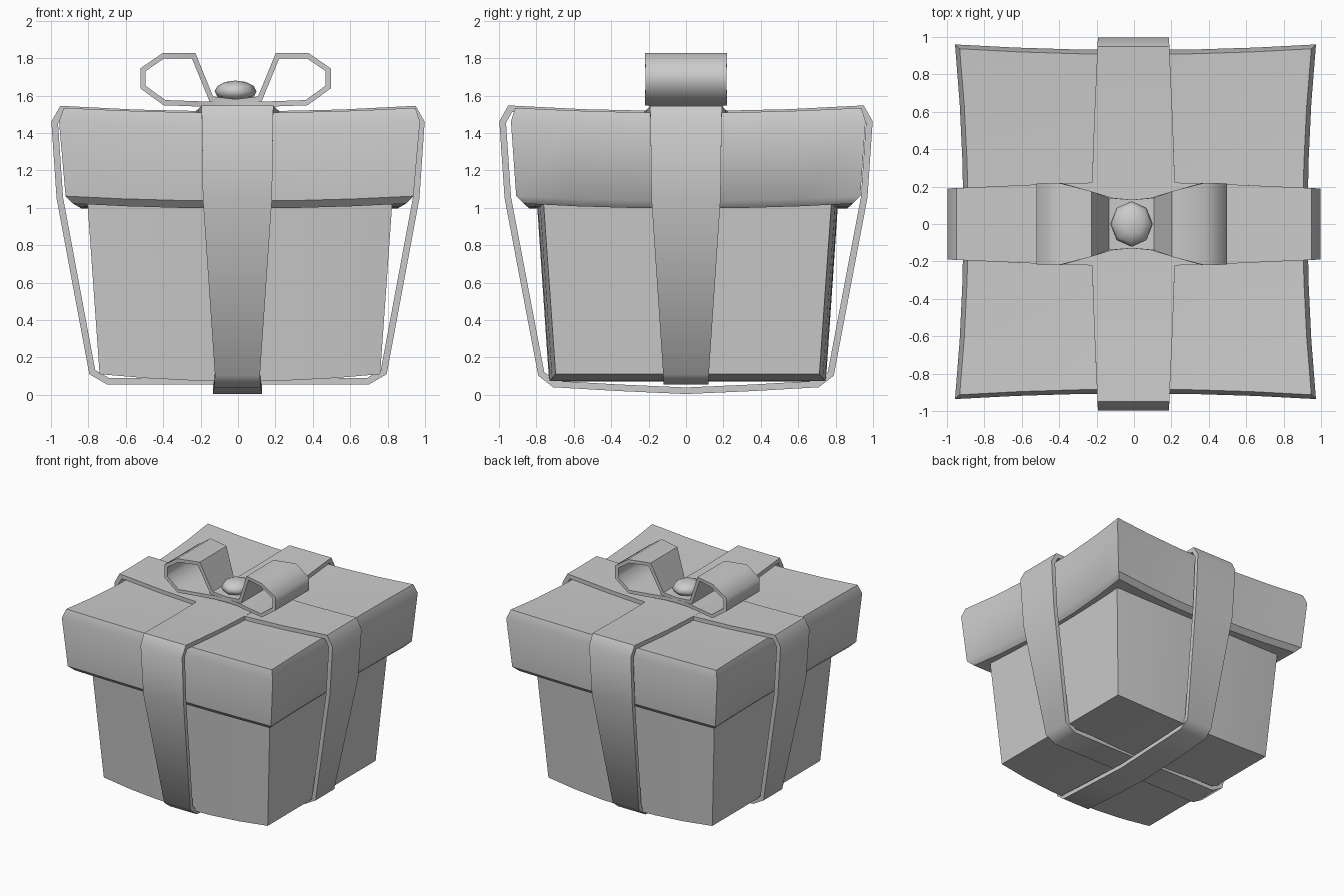
import bpy, bmesh, math
from mathutils import Vector

cube = bpy.data.objects.get("Cube")
if cube:
    bpy.data.objects.remove(cube, do_unlink=True)

GREY = (0.6, 0.6, 0.6, 1)
grey = bpy.data.materials.new("plain grey")
grey.use_nodes = True
grey.diffuse_color = GREY
grey.node_tree.nodes["Principled BSDF"].inputs["Base Color"].default_value = GREY


def finish(name, bm, angle=40):
    bmesh.ops.recalc_face_normals(bm, faces=bm.faces)
    mesh = bpy.data.meshes.new(name)
    bm.to_mesh(mesh)
    bm.free()
    mesh.materials.append(grey)
    obj = bpy.data.objects.new(name, mesh)
    bpy.context.collection.objects.link(obj)
    bpy.ops.object.select_all(action='DESELECT')
    obj.select_set(True)
    bpy.context.view_layer.objects.active = obj
    bpy.ops.object.shade_smooth_by_angle(angle=math.radians(angle))
    return obj


def bowed_box(name, levels, shape):
    """Square grid cap with its rim extruded through levels, then bent by shape(u, v, level)."""
    bm = bmesh.new()
    bmesh.ops.create_grid(bm, x_segments=6, y_segments=6, size=1)
    rim = [e for e in bm.edges if e.is_boundary]
    for i in range(1, len(levels)):
        new = bmesh.ops.extrude_edge_only(bm, edges=rim)["geom"]
        for v in new:
            if isinstance(v, bmesh.types.BMVert):
                v.co.z = i
        rim = [e for e in new if isinstance(e, bmesh.types.BMEdge)]
    for v in bm.verts:
        v.co = shape(v.co.x, v.co.y, levels[round(v.co.z)])
    return finish(name, bm)


def strip(name, half, thickness, along, centre):
    """Closed band from (distance, height, half width) points, mirrored about its middle."""
    path = half + [(-d, z, w) for d, z, w in reversed(half[1:-1])]
    bm = bmesh.new()
    rings = []
    for i, (d, z, w) in enumerate(path):
        here = Vector((d, z))
        a = (here - Vector(path[i - 1][:2])).normalized()
        b = (Vector(path[(i + 1) % len(path)][:2]) - here).normalized()
        na, nb = Vector((-a.y, a.x)), Vector((-b.y, b.x))
        inner = here + (na + nb) * thickness / (1 + na.dot(nb))
        ring = []
        for p, s in ((here, -w), (here, w), (inner, w), (inner, -w)):
            co = (p.x, s, p.y) if along == 'X' else (s, p.x, p.y)
            ring.append(bm.verts.new(Vector(co) + Vector(centre)))
        rings.append(ring)
    for i, ring in enumerate(rings):
        nxt = rings[(i + 1) % len(rings)]
        for k in range(4):
            m = (k + 1) % 4
            bm.faces.new((ring[k], ring[m], nxt[m], nxt[k]))
    return finish(name, bm, 60)


# Box body: front, back and bottom bulge outward
def body_shape(u, v, level):
    hx, hy, z, sag = level
    bulge = 1 - u * u
    return (0.01 + u * hx, 0.008 + v * (hy + 0.035 * bulge), z - sag * bulge)


bowed_box("box_body", [(0.75, 0.705, 0.11, 0.038), (0.82, 0.775, 1.1, 0)], body_shape)


# Lid: pinched sides and raised corners
def lid_shape(u, v, level):
    hx, hy, z = level
    x = u * (hx - 0.045 * (1 - v * v))
    y = v * (hy - 0.03 * (1 - u * u))
    return (0.008 + x, 0.012 + y, z + 0.026 * (u * u + v * v))


bowed_box("box_lid", [(0.94, 0.925, 1.482), (0.965, 0.948, 1.41), (0.93, 0.92, 1.01),
                      (0.89, 0.88, 0.97), (0.78, 0.76, 0.97)], lid_shape)

# Two ribbons wrapped around the box
upper = [(0.97, 1.05, 0.185), (0.998, 1.46, 0.19), (0.95, 1.545, 0.192),
         (0.55, 1.525, 0.21), (0.2, 1.517, 0.222)]
strip("side_ribbon", [(0, 0.055, 0.12), (0.7, 0.055, 0.12), (0.795, 0.11, 0.122)]
      + upper + [(0, 1.517, 0.222)], 0.035, 'X', (0, 0, 0))
strip("front_ribbon", [(0, 0.002, 0.13), (0.36, 0.018, 0.13), (0.71, 0.038, 0.125), (0.79, 0.1, 0.12)]
      + upper + [(0, 1.517, 0.222)], 0.035, 'Y', (-0.003, 0, 0.002))

# Bow with two loops
strip("bow", [(0, 1.535, 0.13), (0.1, 1.538, 0.14), (0.22, 1.542, 0.175), (0.385, 1.548, 0.22),
              (0.509, 1.638, 0.217), (0.509, 1.745, 0.217), (0.39, 1.827, 0.22), (0.215, 1.827, 0.175),
              (0.12, 1.595, 0.14), (0, 1.58, 0.13)], 0.028, 'X', (-0.013, 0, 0))

# Knot in the middle of the bow
knot = bmesh.new()
bmesh.ops.create_uvsphere(knot, u_segments=8, v_segments=6, radius=1)
for vert in knot.verts:
    vert.co = (vert.co.x * 0.112 - 0.013, vert.co.y * 0.122, vert.co.z * 0.058 + 1.622)
finish("bow_knot", knot, 60)
